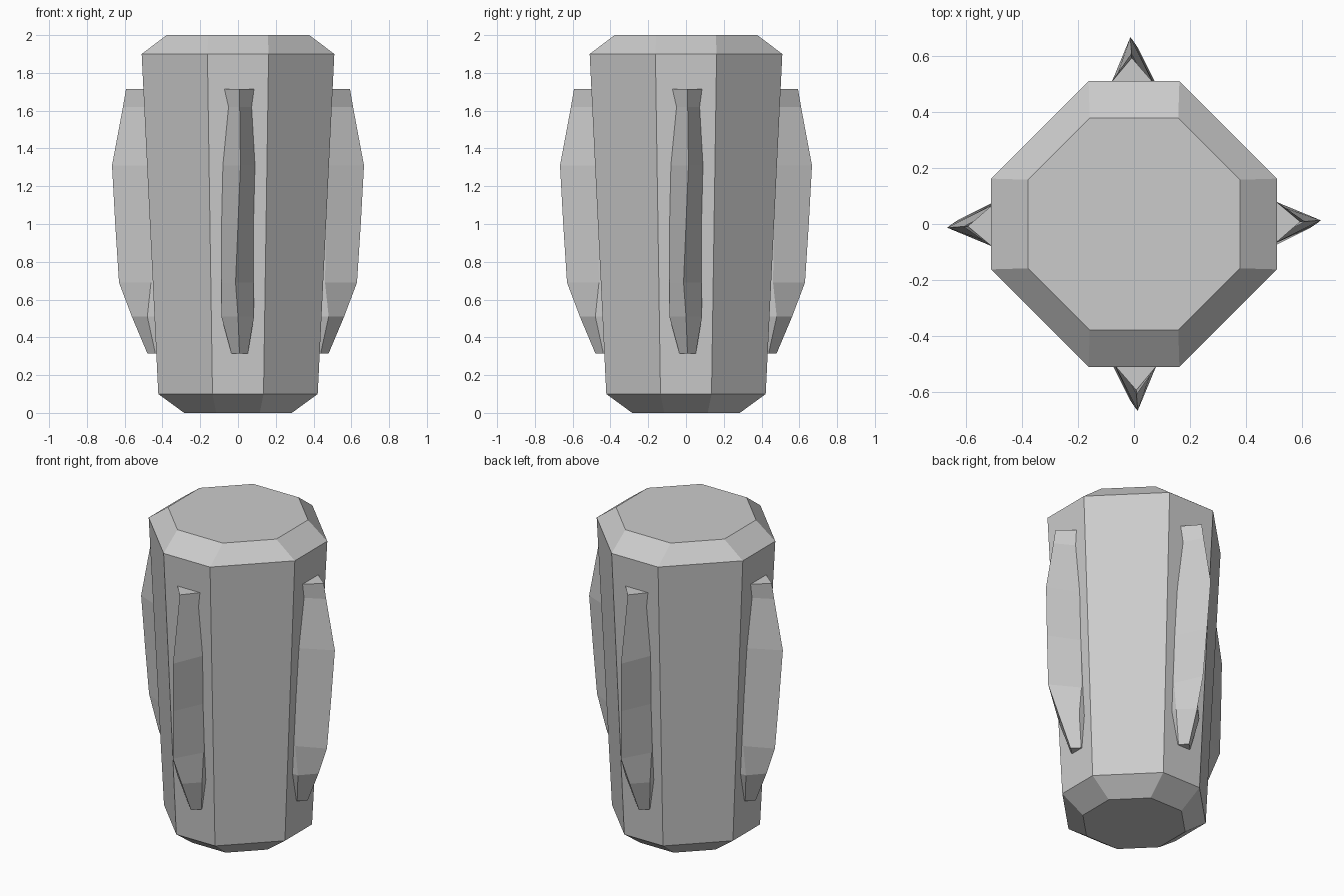
import bpy, bmesh, math
from mathutils import Matrix

if "Cube" in bpy.data.objects:
    bpy.data.objects.remove(bpy.data.objects["Cube"])


def loft(name, rings):
    """Skin a stack of equal-sized point rings and cap both ends."""
    bm = bmesh.new()
    loops = [[bm.verts.new(p) for p in ring] for ring in rings]
    n = len(loops[0])
    for a, b in zip(loops, loops[1:]):
        for i in range(n):
            j = (i + 1) % n
            bm.faces.new((a[i], a[j], b[j], b[i]))
    bm.faces.new(loops[0][::-1])
    bm.faces.new(loops[-1])
    bmesh.ops.recalc_face_normals(bm, faces=bm.faces)
    me = bpy.data.meshes.new(name)
    bm.to_mesh(me)
    bm.free()
    ob = bpy.data.objects.new(name, me)
    bpy.context.collection.objects.link(ob)
    return ob


def octagon(z, r, c):
    """Square of half width r with its corners cut back to c."""
    return [(x, y, z) for x, y in ((r, -c), (r, c), (c, r), (-c, r),
                                   (-r, c), (-r, -c), (-c, -r), (c, -r))]


def wall(z):
    """Distance of the tapered body wall from the axis."""
    return 0.422 + 0.088 * (z - 0.1) / 1.8


# Tapered eight-sided body with chamfered ends
loft("body", [octagon(0, 0.285, 0.115), octagon(0.1, 0.422, 0.135),
              octagon(1.9, 0.51, 0.162), octagon(2, 0.378, 0.158)])

# Fin sections: height, left x, right x, lift of sides off wall, ridge x, ridge distance
sections = [
    (0.315, -0.035, 0.052, 0.005, 0.008, 0.48),
    (0.51, -0.088, 0.085, 0.038, 0.0, 0.562),
    (0.69, -0.088, 0.082, 0.01, -0.013, 0.63),
    (1.00, -0.087, 0.082, 0.0, 0.0, 0.65),
    (1.31, -0.080, 0.09, 0.0, 0.013, 0.667),
    (1.62, -0.050, 0.072, 0.0, 0.009, 0.609),
    (1.715, -0.072, 0.085, 0.0, 0.008, 0.593),
]
rings = []
for z, left, right, lift, ridge, dist in sections:
    side, back = wall(z) + lift, wall(z) - 0.015
    rings.append([(left, -back, z), (left, -side, z), (ridge, -dist, z),
                  (right, -side, z), (right, -back, z)])

# One fin on each main side
for k, where in enumerate(("front", "right", "back", "left")):
    fin = loft(where + "_fin", rings)
    fin.data.transform(Matrix.Rotation(k * math.pi / 2, 4, 'Z'))
